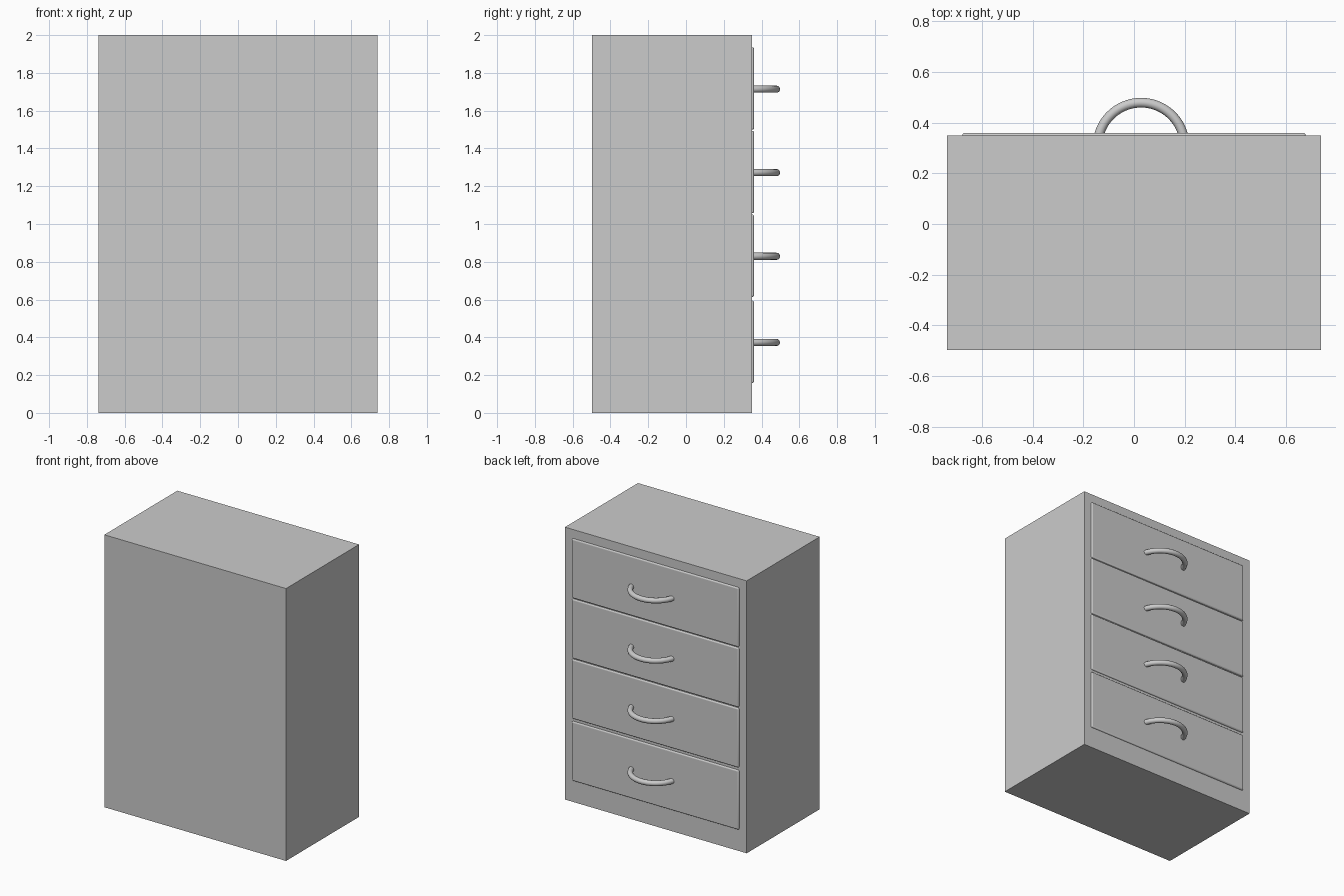
import bpy
import math

if "Cube" in bpy.data.objects:
    bpy.data.objects.remove(bpy.data.objects["Cube"])


def box(name, lo, hi, bevel=0.0):
    size = [b - a for a, b in zip(lo, hi)]
    mid = [(a + b) / 2 for a, b in zip(lo, hi)]
    bpy.ops.mesh.primitive_cube_add(size=1, location=mid)
    ob = bpy.context.object
    ob.name = name
    ob.scale = size
    bpy.ops.object.transform_apply(location=False, rotation=False, scale=True)
    if bevel:
        mod = ob.modifiers.new("soft_edges", 'BEVEL')
        mod.width = bevel
        mod.segments = 3
        bpy.ops.object.shade_smooth_by_angle(angle=math.radians(35))
    return ob


def handle(name, z):
    # arc-shaped pull, its ends sunk into the drawer front
    cx, cy, radius, steps = 0.028, 0.307, 0.172, 32
    start = math.radians(16)
    curve = bpy.data.curves.new(name, 'CURVE')
    curve.dimensions = '3D'
    curve.bevel_depth = 0.019
    curve.bevel_resolution = 4
    curve.use_fill_caps = True
    spline = curve.splines.new('POLY')
    spline.points.add(steps)
    for i, p in enumerate(spline.points):
        a = start + (math.pi - 2 * start) * i / steps
        p.co = (cx + radius * math.cos(a), cy + radius * math.sin(a), z, 1)
    spline.use_smooth = True
    ob = bpy.data.objects.new(name, curve)
    bpy.context.collection.objects.link(ob)


# Cabinet carcass
box("cabinet_body", (-0.738, -0.497, 0), (0.738, 0.35, 2))

# Four drawer fronts with handles, on the +y side
for i, z in enumerate((0.376, 0.832, 1.275, 1.717)):
    box(f"drawer_front_{i + 1}", (-0.678, 0.325, z - 0.218), (0.678, 0.36, z + 0.218), 0.009)
    handle(f"drawer_handle_{i + 1}", z - 0.003)
